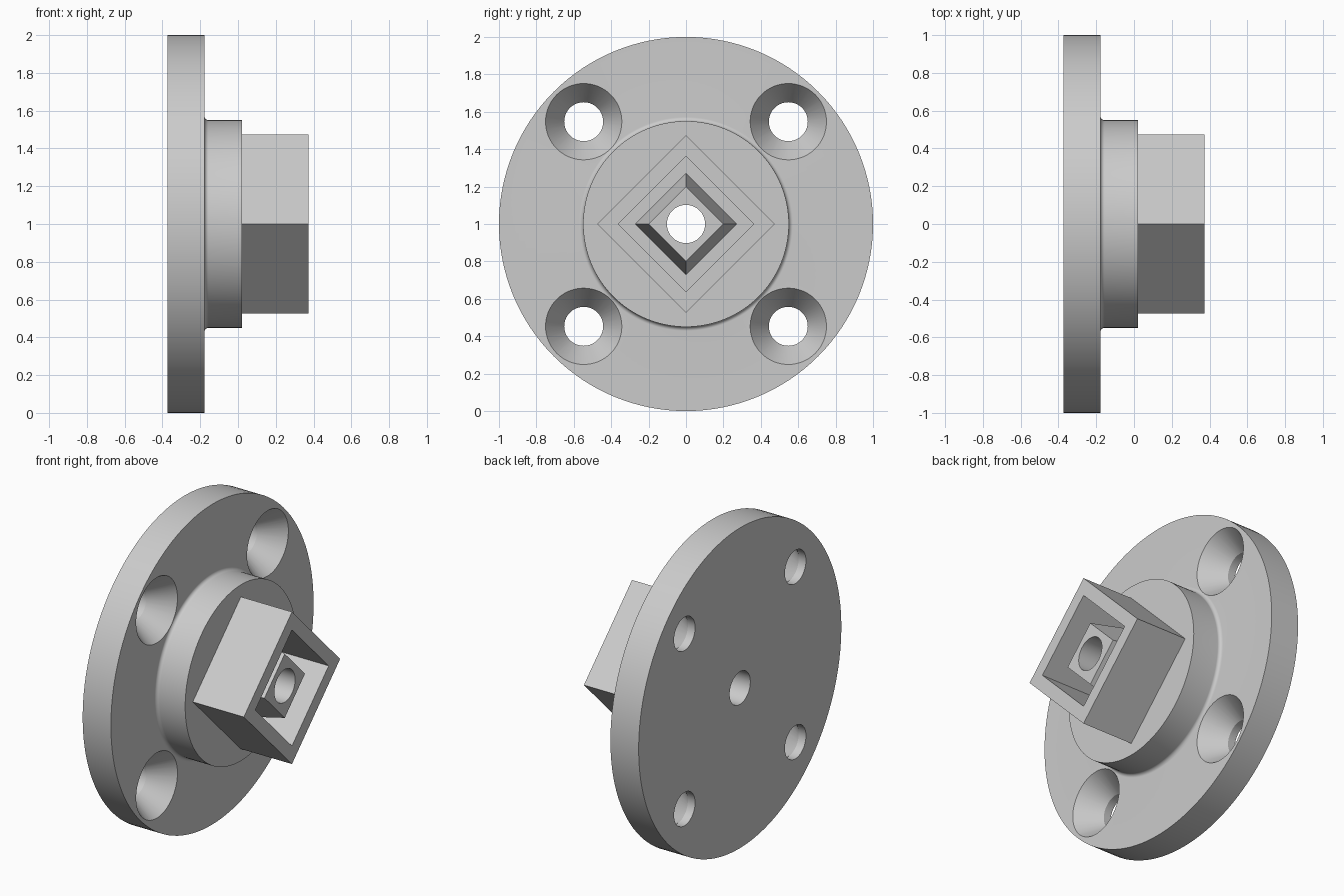
import bpy, bmesh
from math import pi, sin, cos, radians
from mathutils import Vector, Matrix

if "Cube" in bpy.data.objects:
    bpy.data.objects.remove(bpy.data.objects["Cube"], do_unlink=True)

grey = bpy.data.materials.new("plain grey")
grey.use_nodes = True
tone = (0.6, 0.6, 0.6, 1)
grey.diffuse_color = tone
grey.node_tree.nodes["Principled BSDF"].inputs["Base Color"].default_value = tone

BACK, FLANGE, HUB, TIP = -0.373, -0.178, 0.02, 0.373
BORE = 0.102


def lathe(name, profile, sides, y=0, z=1):
    """Turn a closed (x, radius) profile around an axis parallel to x."""
    bm = bmesh.new()
    verts = [bm.verts.new((x, 0, r)) for x, r in profile]
    edges = [bm.edges.new((verts[i - 1], verts[i])) for i in range(len(verts))]
    bmesh.ops.spin(bm, geom=verts + edges, cent=(0, 0, 0), axis=(1, 0, 0),
                   angle=2 * pi, steps=sides, use_merge=True)
    bmesh.ops.remove_doubles(bm, verts=bm.verts, dist=1e-5)
    bmesh.ops.dissolve_degenerate(bm, edges=bm.edges, dist=1e-6)
    bmesh.ops.recalc_face_normals(bm, faces=bm.faces)
    bmesh.ops.translate(bm, verts=bm.verts, vec=(0, y, z))
    mesh = bpy.data.meshes.new(name)
    bm.to_mesh(mesh)
    bm.free()
    mesh.materials.append(grey)
    obj = bpy.data.objects.new(name, mesh)
    bpy.context.collection.objects.link(obj)
    return obj


def activate(obj):
    bpy.ops.object.select_all(action="DESELECT")
    obj.select_set(True)
    bpy.context.view_layer.objects.active = obj


def cut(obj, cutter):
    mod = obj.modifiers.new("cut", "BOOLEAN")
    mod.operation, mod.solver, mod.object = "DIFFERENCE", "EXACT", cutter
    cutter.hide_render = True
    activate(obj)
    bpy.ops.object.modifier_apply(modifier=mod.name)
    bpy.data.objects.remove(cutter, do_unlink=True)


# Round flange and hub, joined by a small fillet, with a through bore
FILLET, STEPS = 0.022, 12
arc = [(FLANGE + FILLET * (1 - cos(a)), 0.55 + FILLET * (1 - sin(a)))
       for a in (pi / 2 * i / STEPS for i in range(STEPS + 1))]
body = lathe("flange_and_hub",
             [(BACK, BORE), (BACK, 1), (FLANGE, 1)] + arc
             + [(HUB, 0.55), (HUB, BORE)], 128)

# Four countersunk screw holes
for sy in (-1, 1):
    for sz in (-1, 1):
        cut(body, lathe("screw_hole_cutter",
                        [(BACK - 0.1, 0), (BACK - 0.1, 0.104), (FLANGE - 0.145, 0.104),
                         (FLANGE, 0.204), (FLANGE + 0.01, 0.211), (FLANGE + 0.01, 0)],
                        64, sy * 0.547, 1 + sz * 0.547))

# Square socket wall standing on its corner
socket = lathe("square_socket", [(HUB, 0.475), (TIP, 0.475), (TIP, 0.362), (HUB, 0.362)], 4)

# Tapered square post inside the socket, bored through
post = lathe("tapered_post", [(HUB, 0), (HUB, 0.272), (TIP - 0.05, 0.2), (TIP - 0.05, 0)], 4)
cut(post, lathe("bore_cutter", [(HUB - 0.1, 0), (HUB - 0.1, BORE), (TIP + 0.1, BORE), (TIP + 0.1, 0)], 128))

for part in (body, socket, post):
    activate(part)
    bpy.ops.object.shade_smooth_by_angle(angle=radians(30))
